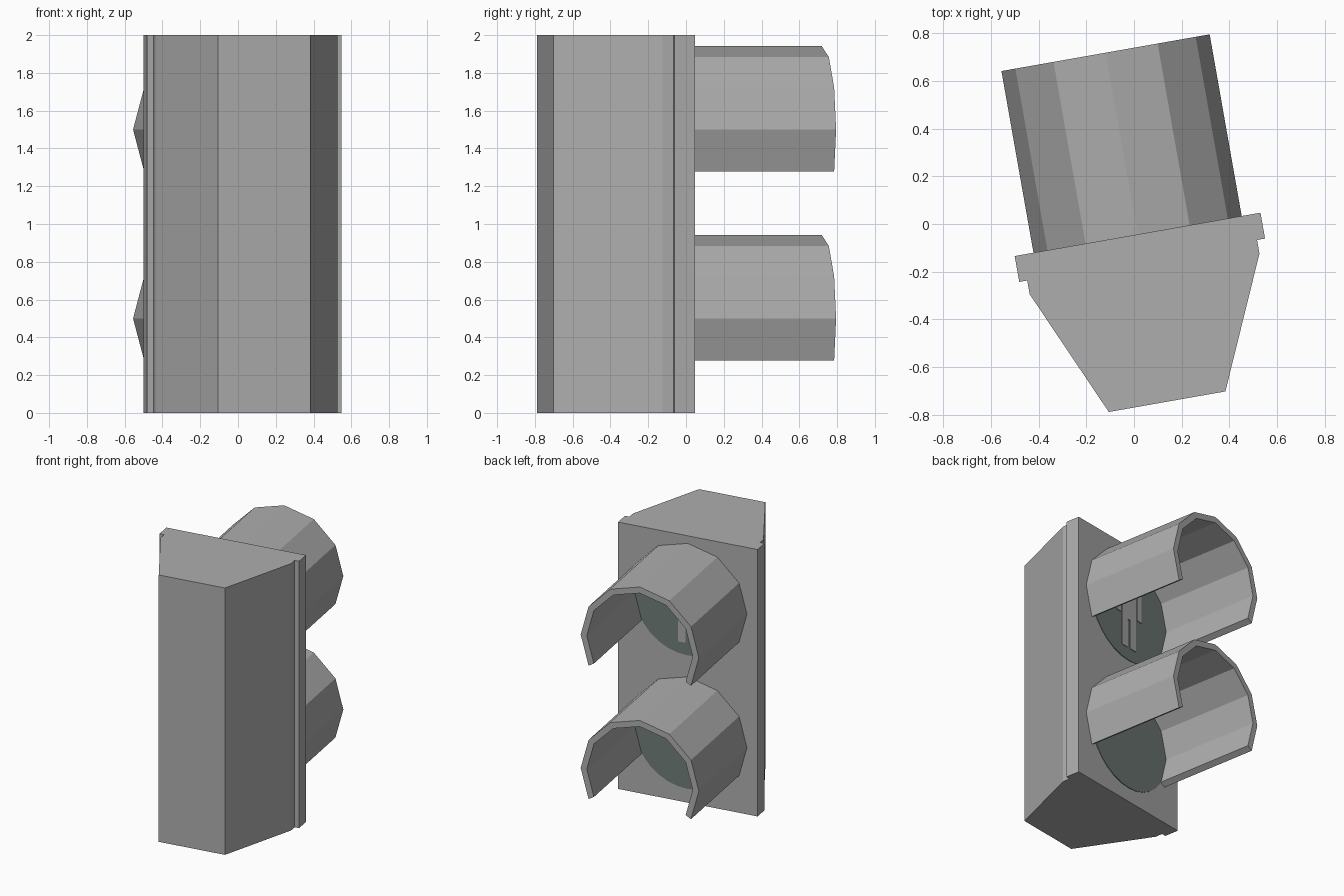
import bpy
import bmesh
from math import sin, cos, pi, radians
from mathutils import Matrix

cube = bpy.data.objects.get("Cube")
if cube:
    bpy.data.objects.remove(cube)


def make_material(name, rgb):
    mat = bpy.data.materials.new(name)
    mat.use_nodes = True
    mat.diffuse_color = (*rgb, 1)
    mat.node_tree.nodes["Principled BSDF"].inputs["Base Color"].default_value = (*rgb, 1)
    return mat


GREY = make_material("housing grey", (0.42, 0.42, 0.42))
LENS = make_material("dark lens green", (0.16, 0.20, 0.19))

# The whole signal stands turned slightly about the vertical
PLACE = Matrix.Translation((0.015, -0.0435, 0)) @ Matrix.Rotation(radians(10), 4, "Z")


def prism(name, outline, start, depth, mat, upright=False):
    """Extrude an outline upward (x, y) or backward (x, z)."""
    bm = bmesh.new()
    if upright:
        verts = [bm.verts.new((a, b, start)) for a, b in outline]
        push = (0, 0, depth)
    else:
        verts = [bm.verts.new((a, start, b)) for a, b in outline]
        push = (0, depth, 0)
    face = bm.faces.new(verts)
    result = bmesh.ops.extrude_face_region(bm, geom=[face], use_keep_orig=True)
    moved = [v for v in result["geom"] if isinstance(v, bmesh.types.BMVert)]
    bmesh.ops.translate(bm, verts=moved, vec=push)
    bmesh.ops.recalc_face_normals(bm, faces=bm.faces)
    mesh = bpy.data.meshes.new(name)
    bm.to_mesh(mesh)
    bm.free()
    mesh.materials.append(mat)
    obj = bpy.data.objects.new(name, mesh)
    obj.matrix_world = PLACE
    bpy.context.collection.objects.link(obj)
    return obj


def arc(radius, centre_z, first, last, steps):
    angles = [radians(first + (last - first) * i / steps) for i in range(steps + 1)]
    return [(radius * cos(a), centre_z + radius * sin(a)) for a in angles]


def bar(x0, x1, z0, z1):
    return [(x0, z0), (x1, z0), (x1, z1), (x0, z1)]


# Tapered housing with a stepped door rim
half = [(0.523, 0), (0.523, -0.11), (0.489, -0.11), (0.489, -0.168), (0.248, -0.712)]
mirrored = [(-x, y) for x, y in reversed(half)]
prism("housing", half + mirrored, 0, 2, GREY, upright=True)

# Open-bottomed hoods and round lenses
for label, z in (("lower", 0.5), ("upper", 1.5)):
    outer = arc(0.443, z, -30, 210, 8)
    inner = arc(0.397, z, 210, -30, 8)
    prism(label + "_hood", outer + inner, 0, 0.773, GREY)
    prism(label + "_lens", arc(0.395, z, 0, 360, 32)[:-1], -0.01, 0.014, LENS)

# Standing figure on the upper lens
Z = 1.5
prism("figure_head", arc(0.055, Z + 0.24, 0, 360, 12)[:-1], 0, 0.009, GREY)
prism("figure_torso", bar(-0.07, 0.07, Z - 0.08, Z + 0.17), 0, 0.009, GREY)
for side, s in (("left", 1), ("right", -1)):
    leg = bar(s * 0.015, s * 0.07, Z - 0.3, Z - 0.08)
    arm = bar(s * 0.085, s * 0.13, Z - 0.05, Z + 0.17)
    prism(side + "_figure_leg", leg, 0, 0.009, GREY)
    prism(side + "_figure_arm", arm, 0, 0.009, GREY)
